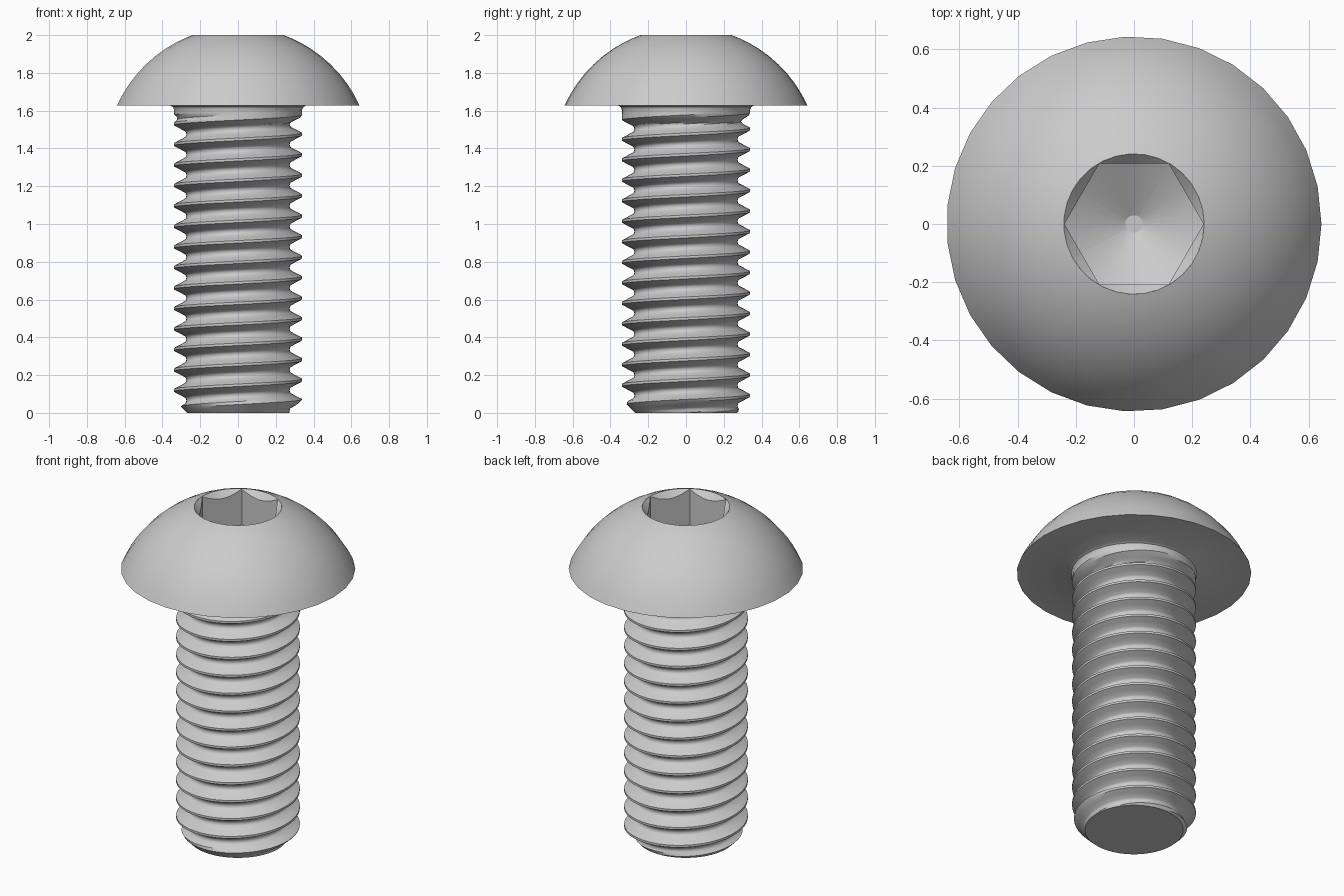
import bpy
import bmesh
from math import pi, cos, sin, sqrt, atan2, radians

cube = bpy.data.objects.get("Cube")
if cube:
    bpy.data.objects.remove(cube, do_unlink=True)

steel = bpy.data.materials.new("grey steel")
steel.use_nodes = True
GREY = (0.6, 0.6, 0.6, 1)
steel.diffuse_color = GREY
steel.node_tree.nodes["Principled BSDF"].inputs["Base Color"].default_value = GREY

HEAD_Z = 1.627       # underside of the head
TOP = 2.0
SIDES = 31
RIM = 0.241          # socket opening
HEX = 0.239          # socket corner


def finish(bm, name):
    """Add the mesh to the scene and smooth all but sharp edges."""
    mesh = bpy.data.meshes.new(name)
    bm.to_mesh(mesh)
    bm.free()
    mesh.materials.append(steel)
    obj = bpy.data.objects.new(name, mesh)
    bpy.context.collection.objects.link(obj)
    bpy.ops.object.select_all(action="DESELECT")
    obj.select_set(True)
    bpy.context.view_layer.objects.active = obj
    bpy.ops.object.shade_smooth_by_angle(angle=radians(30))


def skin(angles, rings):
    """Join rings of (radius, z) pairs, listed from the outside bottom upwards."""
    bm = bmesh.new()
    loops = [[bm.verts.new((r * cos(a), r * sin(a), z)) for a, (r, z) in zip(angles, ring)]
             for ring in rings]
    for low, high in zip(loops, loops[1:]):
        for i in range(len(angles)):
            j = (i + 1) % len(angles)
            bm.faces.new((low[i], low[j], high[j], high[i]))
    return bm, loops


def polygon_radius(angle, corner, sides):
    """Distance to the edge of a regular polygon with a corner at angle 0."""
    step = 2 * pi / sides
    return corner * cos(step / 2) / cos(angle % step - step / 2)


# Domed head with the plain neck and fillet below it
dome_angles = [2 * pi * i / SIDES for i in range(SIDES)]
profile = [(0.34, 1.585), (0.34, 1.605), (0.346, 1.619), (0.36, HEAD_Z)]
for i in range(11):
    z = HEAD_Z + (TOP - HEAD_Z) * sin(pi / 2 * i / 10)
    profile.append((sqrt(0.4997 - (z - HEAD_Z + 0.2915) ** 2), z))
bm, loops = skin(dome_angles, [[point] * SIDES for point in profile])
finish(bm, "button_head")

# Hexagonal socket with a countersunk rim and a drilled floor
angles = sorted({round(2 * pi * i / n, 6) for n in (SIDES, 12) for i in range(n)})
hexagon = [polygon_radius(a, HEX, 6) for a in angles]
bm, loops = skin(angles, [
    [(polygon_radius(a, RIM, SIDES), TOP) for a in angles],
    [(r, TOP - 1.1 * (RIM - r)) for r in hexagon],
    [(r, 1.64 + 0.6 * r) for r in hexagon],
    [(0.03, 1.658) for a in angles]])
bm.faces.new(loops[-1])
finish(bm, "hex_socket")

# Threaded shaft: one helical grid, clamped flat at both ends
PITCH = 0.1085
CREST, DEPTH = 0.34, 0.0665
SHAFT_TOP = 1.595
COLUMNS = 48
# (fraction of a pitch, fraction of the thread depth)
THREAD = [(0.06, 0), (0.205, 0.45), (0.35, 0.9), (0.42, 0.98), (0.5, 1),
          (0.58, 0.98), (0.65, 0.9), (0.795, 0.45), (0.94, 0)]


def shaft_point(row, column):
    turn, k = divmod(row, len(THREAD))
    along, depth = THREAD[k]
    a = 2 * pi * column / COLUMNS
    z = 0.065 + PITCH * (turn - 2 + along + column / COLUMNS)
    z = min(max(z, 0), SHAFT_TOP)
    fade = min(max((1.58 - z) / 0.045, 0), 1)            # thread run-out
    r = CREST - DEPTH * depth * fade
    r = min(r, 0.27 + z)                                 # tip chamfer
    return r * cos(a), r * sin(a), z


bm = bmesh.new()
count = len(THREAD)
rows = count * 19
grid = [[bm.verts.new(shaft_point(j, i)) for i in range(COLUMNS)] for j in range(rows)]
for j in range(rows - count - 1):
    for i in range(COLUMNS):
        if i + 1 < COLUMNS:
            right, right_up = grid[j][i + 1], grid[j + 1][i + 1]
        else:
            right, right_up = grid[j + count][0], grid[j + count + 1][0]
        bm.faces.new((grid[j][i], right, right_up, grid[j + 1][i]))
bmesh.ops.remove_doubles(bm, verts=bm.verts[:], dist=0.00005)
tip = sorted((v for v in bm.verts if v.co.z < 0.00001 and v.link_faces),
             key=lambda v: -atan2(v.co.y, v.co.x))
bm.faces.new(tip)
bmesh.ops.delete(bm, geom=[v for v in bm.verts if not v.link_faces], context="VERTS")
finish(bm, "threaded_shaft")
